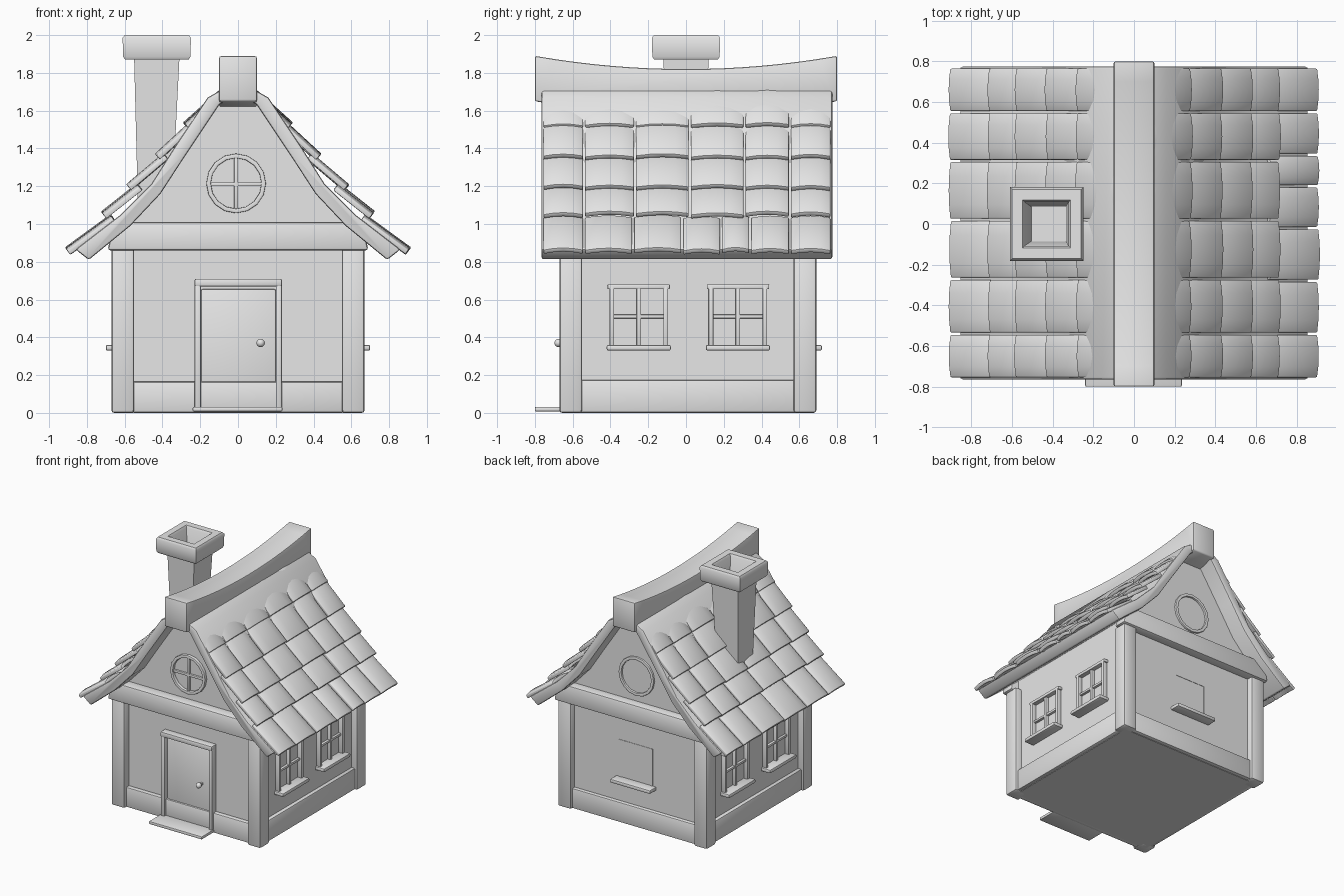
import bpy, bmesh, math, random
from mathutils import Vector

if "Cube" in bpy.data.objects:
    bpy.data.objects.remove(bpy.data.objects["Cube"])

random.seed(4)
mat = bpy.data.materials.new("pale grey")
mat.diffuse_color = (0.8, 0.8, 0.8, 1)
mat.use_nodes = True
mat.node_tree.nodes["Principled BSDF"].inputs["Base Color"].default_value = mat.diffuse_color


def prism(bm, pts, vec):
    """Closed polygon pushed along a vector."""
    a = [bm.verts.new(p) for p in pts]
    b = [bm.verts.new(Vector(p) + Vector(vec)) for p in pts]
    n = len(a)
    bm.faces.new(a[::-1])
    bm.faces.new(b)
    for i in range(n):
        j = (i + 1) % n
        bm.faces.new((a[i], a[j], b[j], b[i]))


def box(bm, x0, x1, y0, y1, z0, z1):
    prism(bm, [(x0, y0, z0), (x1, y0, z0), (x1, y1, z0), (x0, y1, z0)], (0, 0, z1 - z0))


def finish(name, bm, bevel=0.0):
    bmesh.ops.recalc_face_normals(bm, faces=bm.faces[:])
    if bevel:
        sharp = [e for e in bm.edges if len(e.link_faces) == 2 and e.calc_face_angle() > 0.6]
        bmesh.ops.bevel(bm, geom=sharp, offset=bevel, segments=2, affect='EDGES',
                        profile=0.5, clamp_overlap=True)
    me = bpy.data.meshes.new(name)
    bm.to_mesh(me)
    bm.free()
    me.materials.append(mat)
    ob = bpy.data.objects.new(name, me)
    bpy.context.collection.objects.link(ob)
    bpy.ops.object.select_all(action='DESELECT')
    ob.select_set(True)
    bpy.context.view_layer.objects.active = ob
    bpy.ops.object.shade_smooth_by_angle(angle=math.radians(40))
    return ob


def boxes(name, dims, bevel=0.006):
    bm = bmesh.new()
    for d in dims:
        box(bm, *d)
    return finish(name, bm, bevel)


# roof curve: underside and top, right half
under = [(0.79, 0.81), (0.57, 0.99), (0.41, 1.16), (0.28, 1.36), (0.10, 1.63)]
over = [(0.86, 0.865), (0.62, 1.05), (0.46, 1.21), (0.34, 1.40), (0.16, 1.67)]


def mirrored(right, apex):
    return right + [apex] + [(-x, z) for x, z in right[::-1]]


# walls with gables
wall = mirrored([(0.62, 0.0), (0.62, 0.96)] + [(x + 0.01, z + 0.01) for x, z in under[1:]], (0, 1.70))
bm = bmesh.new()
prism(bm, [(x, -0.61, z) for x, z in wall], (0, 1.25, 0))
finish("walls", bm)

# roof slab
slab = mirrored(under, (0, 1.70)) + mirrored(over, (0, 1.76))[::-1]
bm = bmesh.new()
prism(bm, [(x, -0.765, z) for x, z in slab], (0, 1.54, 0))
finish("roof_slab", bm, 0.012)

# sagging ridge beam
ys = [-0.8 + 0.1 * i for i in range(17)]
tops = [(y, 1.82 + 0.07 * (y / 0.8) ** 2) for y in ys]
ring = tops + [(y, z - 0.24) for y, z in tops[::-1]]
bm = bmesh.new()
prism(bm, [(-0.1, y, z) for y, z in ring], (0.2, 0, 0))
finish("ridge_beam", bm, 0.01)

# roof tiles: five overlapping rows on each side
rows = [((0.91, 0.87), (0.67, 1.045)), ((0.72, 1.06), (0.53, 1.21)),
        ((0.585, 1.205), (0.39, 1.37)), ((0.435, 1.365), (0.24, 1.545)),
        ((0.285, 1.53), (0.09, 1.705))]
cols = [-0.76, -0.54, -0.27, 0.02, 0.31, 0.55, 0.77]
bm = bmesh.new()
for side in (-1, 1):
    for r, (low, high) in enumerate(rows):
        edges = cols[:]
        if r == 0 and side == 1:
            edges = [-0.76, -0.54, -0.28, -0.02, 0.185, 0.34, 0.55, 0.77]
        lo = Vector((side * low[0], 0, low[1]))
        hi = Vector((side * high[0], 0, high[1]))
        run = hi - lo
        nrm = Vector((side * run.z, 0, abs(run.x))).normalized()
        for y0, y1 in zip(edges, edges[1:]):
            lift = random.uniform(-0.006, 0.004)
            slip = random.uniform(-0.01, 0.01)
            a, b = y0 + 0.006, y1 - 0.006
            topline, botline = [], []
            for i in range(5):
                t = i / 4
                arch = 0.014 * (1 - (2 * t - 1) ** 2) - 0.008 + lift
                p = lo + run * slip + nrm * arch + Vector((0, a + (b - a) * t, 0))
                topline.append(p)
                botline.append(p - nrm * 0.028)
            prism(bm, topline + botline[::-1], run)
finish("roof_tiles", bm, 0.006)

# chimney: square loops from the roof up, over the cap and down the flue
loops = [(-0.44, 0.09, 1.10), (-0.43, 0.12, 1.88), (-0.43, 0.168, 1.87), (-0.43, 0.178, 1.885),
         (-0.43, 0.181, 1.985), (-0.43, 0.17, 2.0), (-0.43, 0.118, 2.0), (-0.43, 0.108, 1.985),
         (-0.42, 0.085, 1.60)]
bm = bmesh.new()
prev = None
for cx, h, z in loops:
    cur = [bm.verts.new((cx + sx * h, sy * h, z)) for sx, sy in ((-1, -1), (1, -1), (1, 1), (-1, 1))]
    if prev:
        for i in range(4):
            j = (i + 1) % 4
            bm.faces.new((prev[i], prev[j], cur[j], cur[i]))
    else:
        bm.faces.new(cur[::-1])
    prev = cur
bm.faces.new(prev)
finish("chimney", bm)

# corner posts
boxes("corner_posts", [(sx * 0.55, sx * 0.67, y, y + 0.12, 0, 0.87)
                       for sx in (-1, 1) for y in (-0.67, 0.57)], 0.015)

# plinth boards between the posts
boxes("plinth", [(-0.56, 0.56, -0.645, -0.60, 0.003, 0.165), (-0.56, 0.56, 0.62, 0.67, 0.003, 0.165),
                 (-0.65, -0.60, -0.57, 0.59, 0.003, 0.175), (0.60, 0.65, -0.57, 0.59, 0.003, 0.175)], 0.01)

# gable beams, tapering towards the top
bm = bmesh.new()
for y in (-0.69, 0.60):
    prism(bm, [(-0.69, y, 0.86), (0.69, y, 0.86), (0.66, y, 1.01), (-0.66, y, 1.01)], (0, 0.11, 0))
finish("gable_beams", bm, 0.015)

# door, frame and step
boxes("door", [(-0.195, 0.20, -0.632, -0.60, 0.02, 0.655)], 0.008)
boxes("door_frame", [(-0.23, -0.195, -0.665, -0.60, 0.01, 0.71), (0.20, 0.232, -0.665, -0.60, 0.01, 0.71),
                     (-0.23, 0.232, -0.668, -0.60, 0.67, 0.71)], 0.008)
boxes("door_step", [(-0.24, 0.235, -0.80, -0.60, 0.008, 0.032)], 0.006)
bm = bmesh.new()
bmesh.ops.create_uvsphere(bm, u_segments=16, v_segments=10, radius=0.022)
bmesh.ops.translate(bm, verts=bm.verts[:], vec=(0.12, -0.675, 0.37))
box(bm, 0.112, 0.128, -0.67, -0.62, 0.362, 0.378)
finish("door_knob", bm)

# side windows
frames, sills = [], []
for s in (-1, 1):
    for c in (-0.25, 0.275):
        a, b = s * 0.61, s * 0.655
        frames += [(a, b, c - 0.155, c - 0.13, 0.345, 0.675), (a, b, c + 0.13, c + 0.155, 0.345, 0.675),
                   (a, b, c - 0.165, c + 0.165, 0.655, 0.68),
                   (a, s * 0.645, c - 0.012, c + 0.012, 0.35, 0.66),
                   (a, s * 0.64, c - 0.14, c + 0.14, 0.50, 0.52)]
        sills.append((a, s * 0.70, c - 0.17, c + 0.17, 0.33, 0.36))
boxes("side_window_frames", frames, 0.005)
sills.append((-0.18, 0.18, 0.62, 0.72, 0.33, 0.36))
boxes("window_sills", sills, 0.009)

# back window frame, almost flush with the wall
boxes("back_window_frame", [(-0.15, -0.13, 0.62, 0.643, 0.35, 0.66), (0.13, 0.15, 0.62, 0.643, 0.35, 0.66),
                            (-0.15, 0.15, 0.62, 0.643, 0.64, 0.66)], 0)

# round gable windows
for name, y in (("front_round_window", -0.615), ("back_round_window", 0.637)):
    bm = bmesh.new()
    n = 16
    prof = [(0.158, -0.018), (0.158, 0.018), (0.134, 0.018), (0.134, -0.018)]
    rings = [[bm.verts.new((-0.01 + r * math.cos(t), y + d, 1.215 + r * math.sin(t))) for r, d in prof]
             for t in (2 * math.pi * i / n for i in range(n))]
    for i in range(n):
        p, q = rings[i], rings[(i + 1) % n]
        for k in range(4):
            m = (k + 1) % 4
            bm.faces.new((p[k], p[m], q[m], q[k]))
    if y < 0:
        box(bm, -0.02, 0.0, y - 0.012, y + 0.012, 1.075, 1.355)
        box(bm, -0.15, 0.13, y - 0.01, y + 0.012, 1.2, 1.22)
    finish(name, bm, 0.004)
